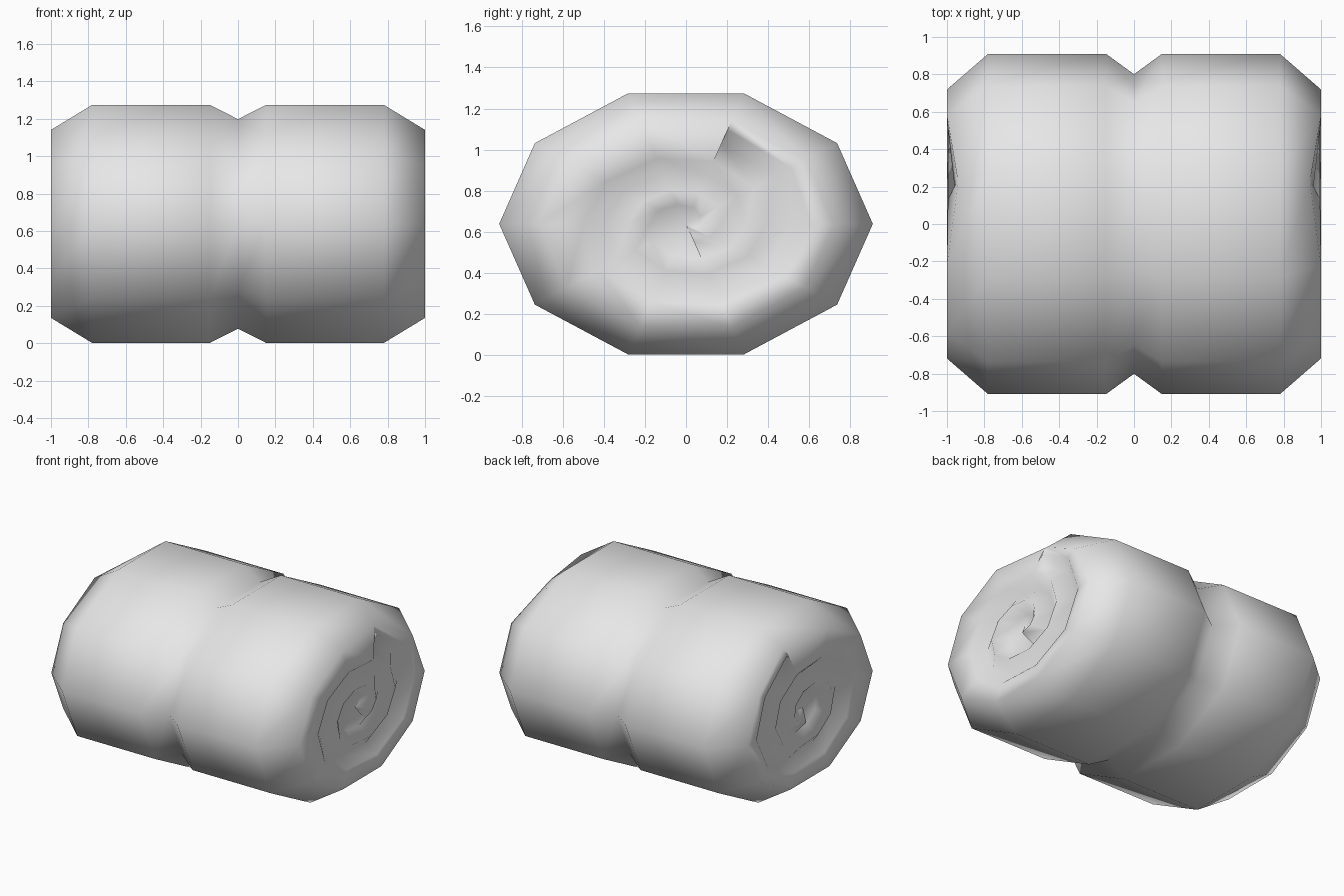
import bpy, bmesh, math

cube = bpy.data.objects.get("Cube")
if cube:
    bpy.data.objects.remove(cube, do_unlink=True)

SIDES, STEPS = 10, 24
HALF_Y, HALF_Z, MID_Z = 0.91, 0.669, 0.638


def make_material(name, color):
    mat = bpy.data.materials.new(name)
    mat.use_nodes = True
    mat.diffuse_color = color
    mat.node_tree.nodes["Principled BSDF"].inputs["Base Color"].default_value = color
    return mat


def add_vert(bm, x, scale, step):
    """Vertex on the oval section, counted clockwise from the upper back corner."""
    a = math.radians(72 - 36 * step)
    return bm.verts.new((x, HALF_Y * scale * math.cos(a),
                         MID_Z + HALF_Z * scale * math.sin(a)))


def groove_radius(i):
    return 0.61 - 0.0243 * i


def add_spiral_end(bm, rim, side):
    """Rolled-up end: a crest and a groove winding inwards from the rim."""
    crest, groove = [], []
    for i in range(STEPS + 1):
        r = groove_radius(i)
        crest.append(add_vert(bm, side * (0.96 if i == 0 else 0.995), r + 0.11, i))
        groove.append(add_vert(bm, side * 0.925, r, i))
    for i in range(STEPS):
        bm.faces.new((crest[i], crest[i + 1], groove[i + 1], groove[i]))
        if i + SIDES < STEPS:
            j = i + SIDES
            bm.faces.new((groove[i], groove[i + 1], crest[j + 1], crest[j]))
    for i in range(SIDES):
        bm.faces.new((rim[i], rim[(i + 1) % SIDES], crest[i + 1], crest[i]))
    # loose flap edge where the roll starts
    bm.faces.new((rim[0], crest[0], groove[0], crest[SIDES]))
    # core
    core = add_vert(bm, side * 0.94, 0, 0)
    loop = groove[STEPS - SIDES:] + [crest[STEPS]]
    for a, b in zip(loop, loop[1:] + loop[:1]):
        bm.faces.new((a, b, core))


# Rolled body, pinched in the middle
bm = bmesh.new()
stations = [(-1, 0.79), (-0.78, 1), (-0.15, 1), (0, 0.88), (0.15, 1), (0.78, 1), (1, 0.79)]
rings = [[add_vert(bm, x, s, i) for i in range(SIDES)] for x, s in stations]
for a, b in zip(rings, rings[1:]):
    for i in range(SIDES):
        j = (i + 1) % SIDES
        bm.faces.new((a[i], a[j], b[j], b[i]))

# Spiral ends, with the rim notched where the flap starts
for ring, side in ((rings[0], -1), (rings[-1], 1)):
    ring[0].co.x = side * 0.94
    add_spiral_end(bm, ring, side)

bmesh.ops.recalc_face_normals(bm, faces=bm.faces[:])
for f in bm.faces:
    f.smooth = True
mesh = bpy.data.meshes.new("rolled_bale")
bm.to_mesh(mesh)
bm.free()
mesh.materials.append(make_material("light grey", (0.8, 0.8, 0.8, 1)))
bale = bpy.data.objects.new("rolled_bale", mesh)
bpy.context.collection.objects.link(bale)
